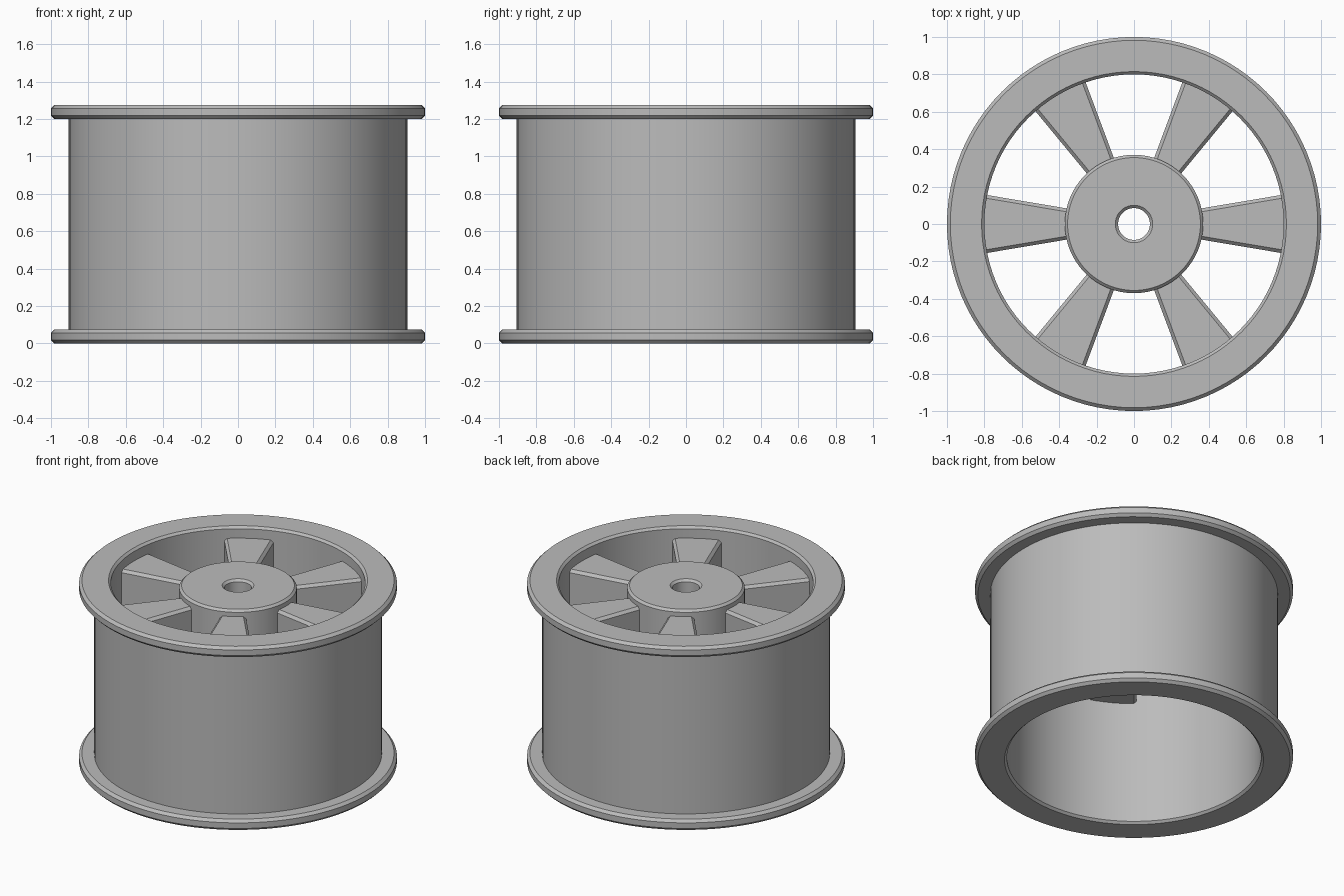
import bpy
import bmesh
import math
from mathutils import Matrix

cube = bpy.data.objects.get("Cube")
if cube:
    bpy.data.objects.remove(cube)

SEGMENTS = 96
HEIGHT = 1.275
BEVEL = 0.018

metal = bpy.data.materials.new("grey metal")
metal.use_nodes = True
GREY = (0.5, 0.5, 0.5, 1)
metal.diffuse_color = GREY
metal.node_tree.nodes["Principled BSDF"].inputs["Base Color"].default_value = GREY


def finish(name, bm):
    """Turn the mesh into a shaded object."""
    bmesh.ops.recalc_face_normals(bm, faces=bm.faces)
    mesh = bpy.data.meshes.new(name)
    bm.to_mesh(mesh)
    bm.free()
    mesh.materials.append(metal)
    obj = bpy.data.objects.new(name, mesh)
    bpy.context.collection.objects.link(obj)
    bpy.ops.object.select_all(action="DESELECT")
    obj.select_set(True)
    bpy.context.view_layer.objects.active = obj
    bpy.ops.object.shade_smooth_by_angle(angle=math.radians(25))
    return obj


def lathe(name, profile):
    """Revolve a closed (radius, z) profile about the z axis."""
    bm = bmesh.new()
    verts = [bm.verts.new((r, 0, z)) for r, z in profile]
    edges = [bm.edges.new((v, verts[i - 1])) for i, v in enumerate(verts)]
    bmesh.ops.spin(bm, geom=verts + edges, cent=(0, 0, 0), axis=(0, 0, 1),
                   angle=math.tau, steps=SEGMENTS, use_merge=True)
    bmesh.ops.remove_doubles(bm, verts=bm.verts, dist=0.0001)
    return finish(name, bm)


# Barrel with a bevelled flange at each end; the upper half mirrors the lower
lower = [(0.80, 0.015), (0.815, 0), (1 - BEVEL, 0), (1, BEVEL),
         (1, 0.057), (1 - BEVEL, 0.075), (0.905, 0.075)]
upper = [(r, HEIGHT - z) for r, z in reversed(lower)]
lathe("rim_barrel", lower + upper)

# Hub with a bevelled top edge and a bevelled axle hole
HUB_TOP, HUB_BOTTOM = 1.24, 0.83
lathe("hub", [(0.085, HUB_BOTTOM + 0.015), (0.1, HUB_BOTTOM),
              (0.355, HUB_BOTTOM), (0.37, HUB_BOTTOM + 0.015),
              (0.37, HUB_TOP - 0.015), (0.355, HUB_TOP),
              (0.1, HUB_TOP), (0.085, HUB_TOP - 0.015)])


def spoke(name, angle):
    """Tapered spoke with bevelled long edges, sunk into hub and barrel."""
    top, bottom = 1.195, 0.87
    bm = bmesh.new()
    rings = []
    for radius, half in ((0.34, 0.08), (0.84, 0.164)):
        side = [(half - BEVEL, bottom), (half, bottom + BEVEL),
                (half, top - BEVEL), (half - BEVEL, top)]
        section = side + [(-y, z) for y, z in reversed(side)]
        rings.append([bm.verts.new((radius, y, z)) for y, z in section])
    inner, outer = rings
    for i in range(len(inner)):
        bm.faces.new((inner[i - 1], inner[i], outer[i], outer[i - 1]))
    bm.faces.new(inner)
    bm.faces.new(outer)
    bm.transform(Matrix.Rotation(angle, 4, "Z"))
    finish(name, bm)


# Six evenly spaced spokes
for n in range(6):
    spoke(f"spoke_{n + 1}", n * math.tau / 6)
